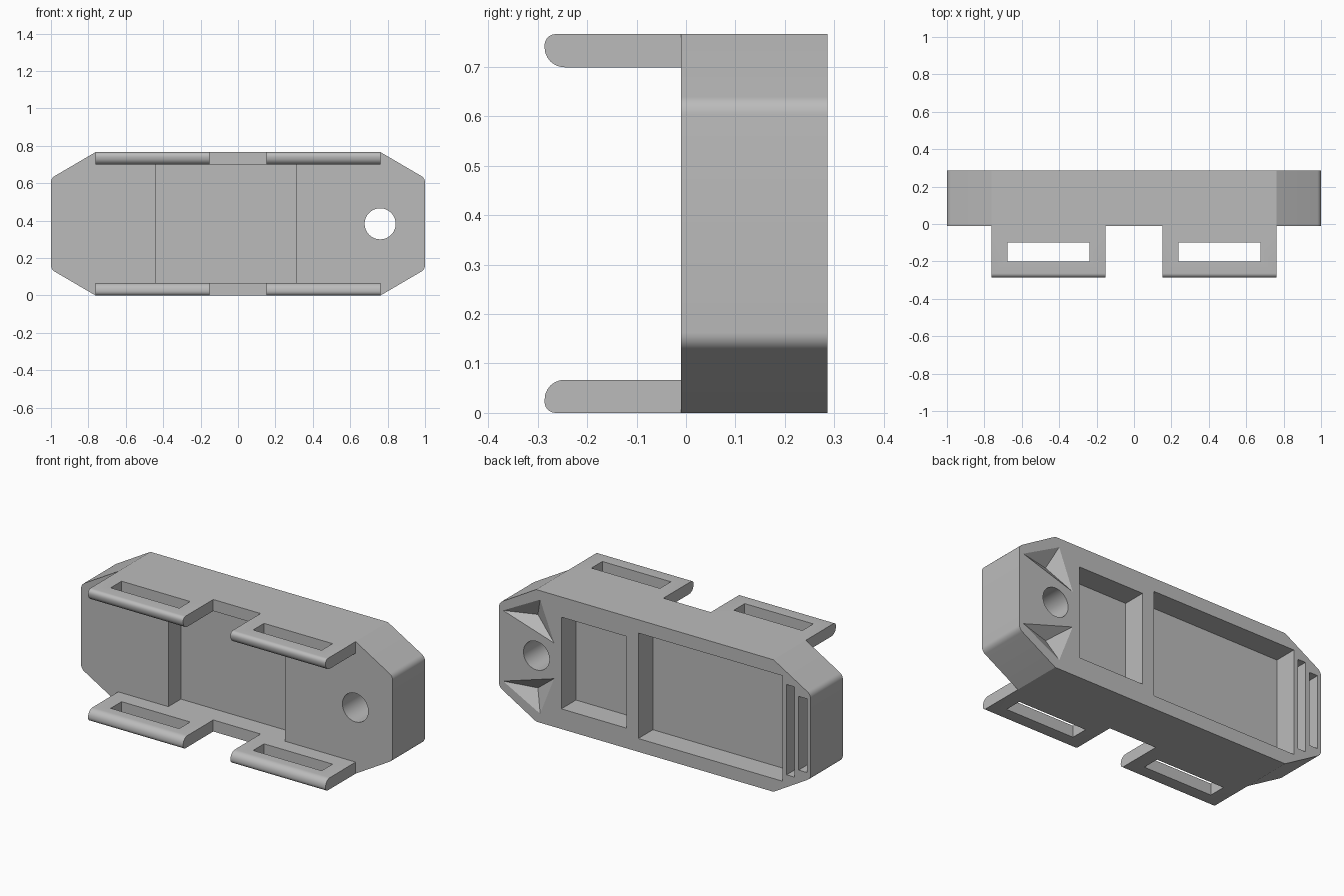
import bpy, bmesh, math
from mathutils import Vector

if "Cube" in bpy.data.objects:
    bpy.data.objects.remove(bpy.data.objects["Cube"])

H = 0.766                 # overall height
MID = H / 2
FRONT, BACK = -0.01, 0.286
TAB = 0.067               # tab thickness

grey = bpy.data.materials.new("plain_grey")
grey.use_nodes = True
grey.diffuse_color = (0.5, 0.5, 0.5, 1)
grey.node_tree.nodes["Principled BSDF"].inputs["Base Color"].default_value = (0.5, 0.5, 0.5, 1)


def finish(name, bm):
    bmesh.ops.recalc_face_normals(bm, faces=bm.faces)
    mesh = bpy.data.meshes.new(name)
    bm.to_mesh(mesh)
    bm.free()
    mesh.materials.append(grey)
    ob = bpy.data.objects.new(name, mesh)
    bpy.context.collection.objects.link(ob)
    return ob


def prism(name, points, offset):
    """Extrude a closed 3D outline along an offset."""
    bm = bmesh.new()
    face = bm.faces.new([bm.verts.new(p) for p in points])
    out = bmesh.ops.extrude_face_region(bm, geom=[face])
    moved = [v for v in out["geom"] if isinstance(v, bmesh.types.BMVert)]
    bmesh.ops.translate(bm, verts=moved, vec=Vector(offset))
    return finish(name, bm)


def block(name, x0, x1, y0, y1, z0, z1):
    outline = [(x0, y0, z0), (x1, y0, z0), (x1, y0, z1), (x0, y0, z1)]
    return prism(name, outline, (0, y1 - y0, 0))


def arc(cx, cy, r, a0, a1, steps=6):
    for i in range(steps + 1):
        a = math.radians(a0 + (a1 - a0) * i / steps)
        yield cx + r * math.cos(a), cy + r * math.sin(a)


def carve(ob, cutters):
    """Subtract the cutters, keep the result and drop the cutters."""
    for c in cutters:
        c.hide_render = True
        mod = ob.modifiers.new("cut", 'BOOLEAN')
        mod.operation, mod.solver, mod.object = 'DIFFERENCE', 'EXACT', c
    graph = bpy.context.evaluated_depsgraph_get()
    mesh = bpy.data.meshes.new_from_object(ob.evaluated_get(graph))
    ob.modifiers.clear()
    ob.data = mesh
    for c in cutters:
        bpy.data.objects.remove(c)


# Body: long octagon with softened end corners
r = 0.04
drop = 0.139
cz = MID - drop - r * math.tan(math.radians(30))
quarter = [(0.762, MID)] + list(arc(1 - r, cz, r, 60, 0))
half = quarter + [(x, -z) for x, z in reversed(quarter)]
outline = half + [(-x, -z) for x, z in half]
body = prism("body", [(x, FRONT, z + MID) for x, z in outline], (0, BACK - FRONT, 0))

# Front channel and mounting hole
cutters = [block("channel", -0.44, 0.31, FRONT - 0.1, 0.105, TAB, H - TAB)]
ring = list(arc(0.76, MID, 0.083, 0, 360, 48))[:-1]
cutters.append(prism("hole", [(x, -0.2, z) for x, z in ring], (0, 0.7, 0)))

# Rear pockets and end slots: x range and half height
for x0, x1, h in [(0.183, 0.60, 0.266), (-0.82, 0.106, 0.306),
                  (-0.897, -0.846, 0.262), (-0.978, -0.923, 0.214)]:
    cutters.append(block("pocket", x0, x1, 0.152, BACK + 0.1, MID - h, MID + h))

# Tapered triangular pits beside the hole, mirrored in height
corners = [(0.974, 0.205), (0.736, 0.331), (0.646, 0.103)]
depth, lift = 0.05, 0.01
mx = sum(c[0] for c in corners) / 3
mz = sum(c[1] for c in corners) / 3
grow = 1 + lift / depth
for side in (1, -1):
    bm = bmesh.new()
    tip = bm.verts.new((mx, BACK - depth, MID + side * mz))
    rim = [bm.verts.new((mx + (x - mx) * grow, BACK + lift,
                         MID + side * (mz + (z - mz) * grow))) for x, z in corners]
    bm.faces.new(rim)
    for i in range(3):
        bm.faces.new((rim[i], rim[i - 1], tip))
    cutters.append(finish("pit", bm))
carve(body, cutters)

# Strap tabs: rounded nose, thicker round on the inner side, one slot each
nose = [(FRONT, 0)] + list(arc(-0.264, 0.022, 0.022, 270, 180))
nose += list(arc(-0.246, TAB - 0.04, 0.04, 180, 90)) + [(FRONT, TAB)]
parts = [body]
for level in ("lower", "upper"):
    for side, s in (("left", 1), ("right", -1)):
        pts = [(s * 0.152, y, z if level == "lower" else H - z) for y, z in nose]
        tab = prism(f"{level}_{side}_tab", pts, (s * 0.61, 0, 0))
        x0, x1 = sorted((s * 0.237, s * 0.677))
        carve(tab, [block("slot", x0, x1, -0.2, -0.1, -0.1, H + 0.1)])
        parts.append(tab)

bpy.ops.object.select_all(action='DESELECT')
for ob in parts:
    ob.select_set(True)
bpy.context.view_layer.objects.active = body
bpy.ops.object.shade_smooth_by_angle(angle=math.radians(25))
